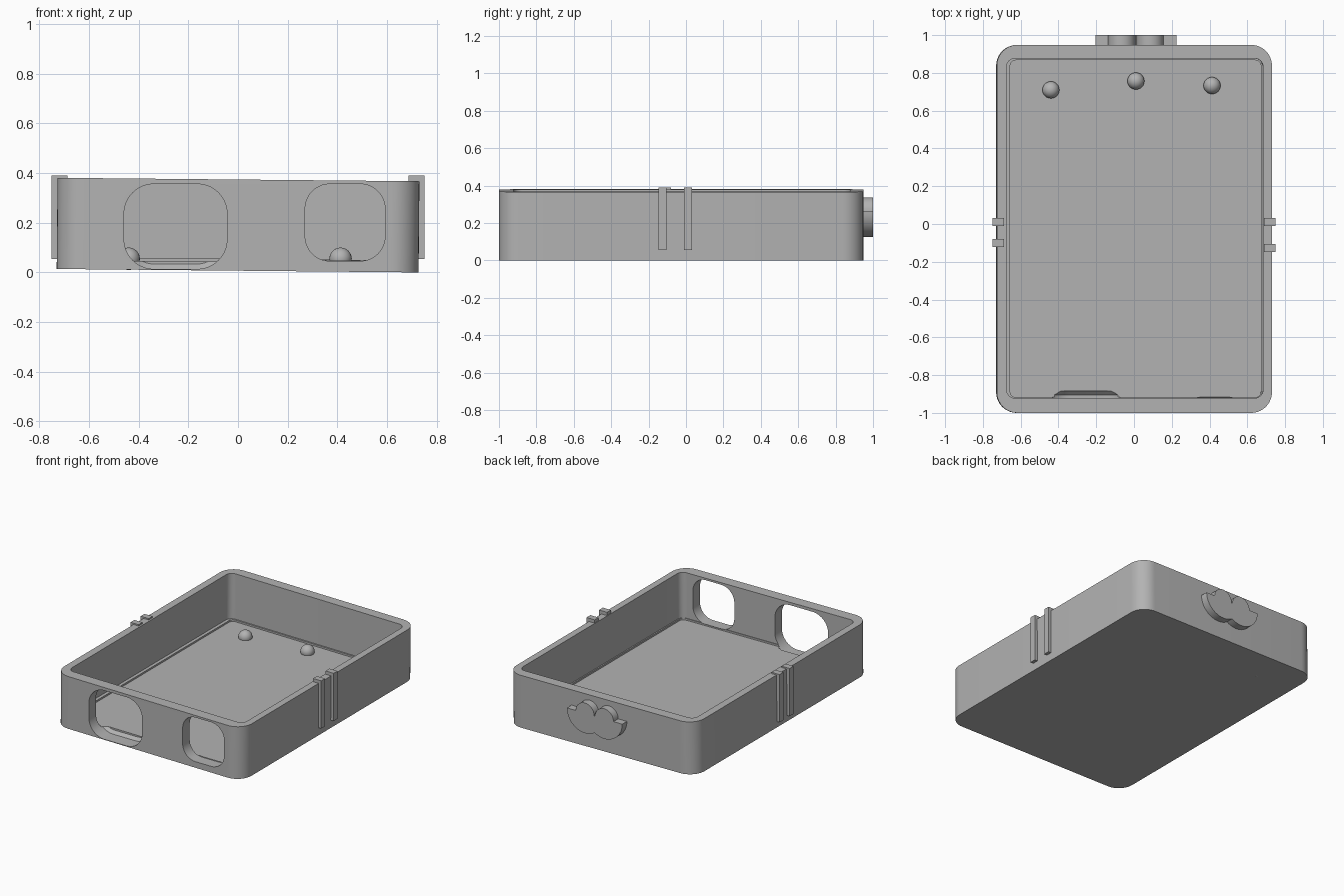
import bpy, bmesh
from math import cos, sin, pi, radians, acos

old = bpy.data.objects.get("Cube")
if old:
    bpy.data.objects.remove(old, do_unlink=True)

grey = bpy.data.materials.new("plain grey")
grey.use_nodes = True
GREY = (0.45, 0.45, 0.45, 1)
grey.diffuse_color = GREY
grey.node_tree.nodes["Principled BSDF"].inputs["Base Color"].default_value = GREY


def rounded(a0, a1, b0, b1, r, steps=10):
    """Counter-clockwise rounded rectangle outline."""
    corners = [(a1 - r, b1 - r), (a0 + r, b1 - r), (a0 + r, b0 + r), (a1 - r, b0 + r)]
    return [(ca + r * cos((q + i / steps) * pi / 2), cb + r * sin((q + i / steps) * pi / 2))
            for q, (ca, cb) in enumerate(corners) for i in range(steps + 1)]


def loft(name, loops):
    """Skin a stack of equal-length loops and cap both ends."""
    bm = bmesh.new()
    rings = [[bm.verts.new(p) for p in loop] for loop in loops]
    n = len(rings[0])
    for low, high in zip(rings, rings[1:]):
        for i in range(n):
            j = (i + 1) % n
            bm.faces.new((low[i], low[j], high[j], high[i]))
    bm.faces.new(rings[0][::-1])
    bm.faces.new(rings[-1])
    bmesh.ops.recalc_face_normals(bm, faces=bm.faces)
    return finish(name, bm)


def finish(name, bm):
    mesh = bpy.data.meshes.new(name)
    bm.to_mesh(mesh)
    bm.free()
    mesh.materials.append(grey)
    obj = bpy.data.objects.new(name, mesh)
    bpy.context.collection.objects.link(obj)
    return obj


def select_only(obj):
    bpy.ops.object.select_all(action='DESELECT')
    obj.select_set(True)
    bpy.context.view_layer.objects.active = obj


def smooth(obj):
    select_only(obj)
    bpy.ops.object.shade_smooth_by_angle(angle=radians(30))


# Tray: outer wall, rim, inner wall, small ledge and recessed floor
outer = rounded(-0.73, 0.727, -1, 0.948, 0.11)
inner = rounded(-0.678, 0.68, -0.922, 0.877, 0.045)
recess = rounded(-0.656, 0.671, -0.917, 0.867, 0.03)
levels = [(outer, 0), (outer, 0.367), (inner, 0.367), (inner, 0.048),
          (recess, 0.048), (recess, 0.036)]
tray = loft("tray", [[(x, y, z) for x, y in ring] for ring, z in levels])
tray.location.z = 0.007
tray.rotation_euler.y = 0.0095

# Front window openings, the larger one biting into the floor
for x0, x1, z0, z1, r, depth in [(-0.459, -0.044, 0.014, 0.356, 0.12, -0.885),
                                 (0.27, 0.592, 0.046, 0.356, 0.1, -0.9)]:
    loops = []
    for y, inset in [(-1.1, 0), (depth - 0.02, 0), (depth, 0.02)]:
        ring = rounded(x0 + inset, x1 - inset, z0 + inset, z1 - inset, r - inset)
        loops.append([(x, y, z) for x, z in ring])
    cutter = loft("window_cutter", loops)
    cutter.hide_render = True
    mod = tray.modifiers.new("window", 'BOOLEAN')
    mod.object = cutter
    mod.operation = 'DIFFERENCE'
    mod.solver = 'EXACT'
    select_only(tray)
    bpy.ops.object.modifier_apply(modifier=mod.name)
    bpy.data.objects.remove(cutter, do_unlink=True)
smooth(tray)

# Upright ribs clipped over the side walls
for side, name, starts in [(-1, "right_rib", (-0.01, -0.122)), (1, "left_rib", (-0.01, -0.148))]:
    for y in starts:
        xa, xb = sorted((side * 0.687, side * 0.75))
        base = [(xa, y), (xb, y), (xb, y + 0.043), (xa, y + 0.043)]
        loft(name, [[(px, py, z) for px, py in base] for z in (0.055, 0.39)])

# Back ornament: two large lower half discs under two small upper ones
MID, FLAT, GAP, BIG, SMALL = 0.01, 0.265, 0.075, 0.14, 0.072
meet = pi - acos(GAP / BIG)


def arc(cx, r, a0, a1, steps=16):
    return [(cx + r * cos(a0 + (a1 - a0) * i / steps), FLAT + r * sin(a0 + (a1 - a0) * i / steps))
            for i in range(steps + 1)]


outline = arc(MID + GAP, BIG, 0, -meet)
outline += arc(MID - GAP, BIG, meet - pi, -pi)[1:]
outline += arc(MID - GAP, SMALL, pi, 0) + arc(MID + GAP, SMALL, pi, 0)
ornament = loft("back_ornament", [[(x, y, z) for x, z in outline] for y in (0.93, 1.0)])
smooth(ornament)

# Round studs on the floor
for x, y in [(-0.44, 0.71), (0.01, 0.757), (0.413, 0.733)]:
    bm = bmesh.new()
    bmesh.ops.create_uvsphere(bm, u_segments=24, v_segments=16, radius=0.045)
    stud = finish("floor_stud", bm)
    stud.location = (x, y, 0.055)
    smooth(stud)
